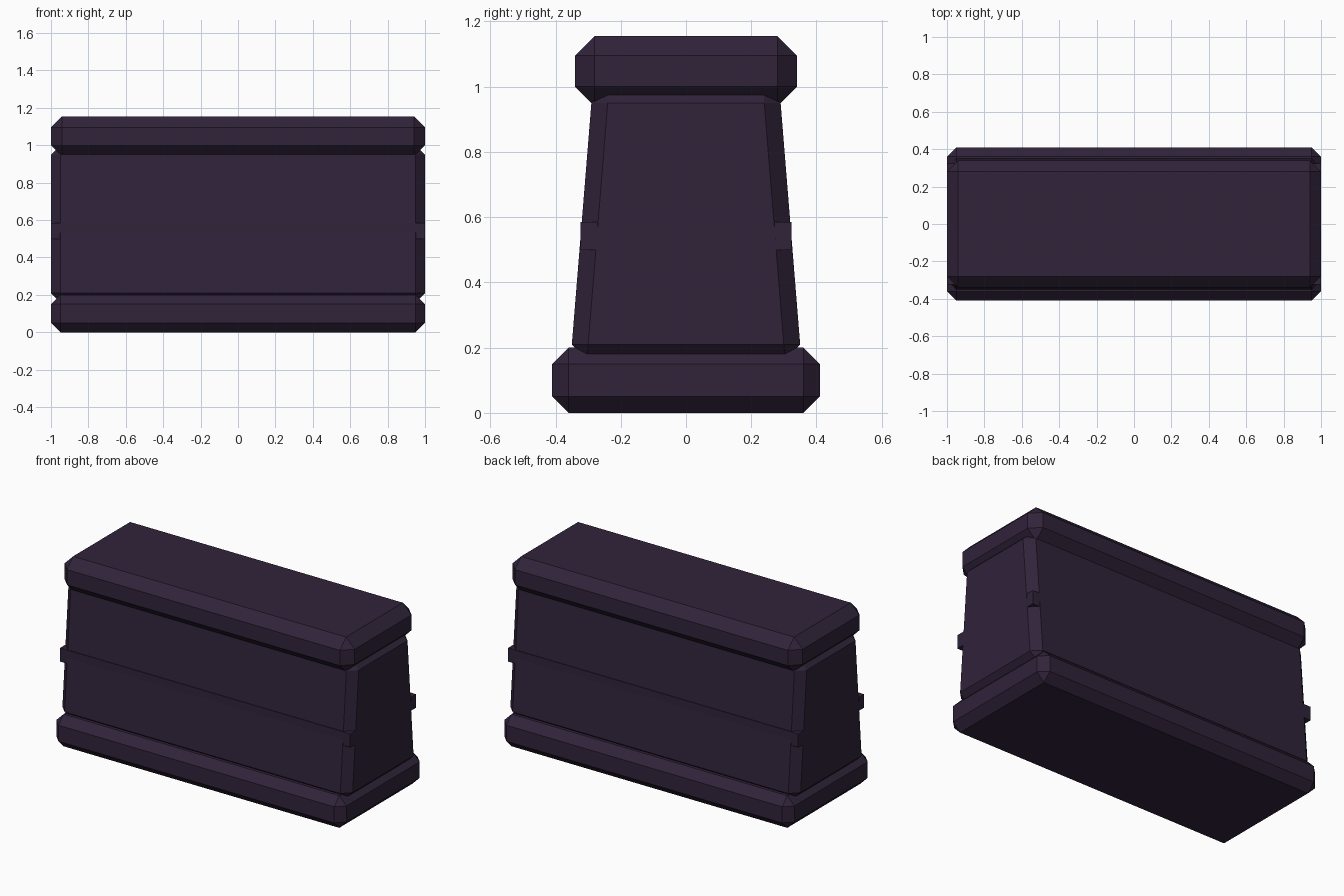
import bpy
import bmesh

if "Cube" in bpy.data.objects:
    bpy.data.objects.remove(bpy.data.objects["Cube"])

paint = bpy.data.materials.new("dark_purple")
paint.diffuse_color = (0.03, 0.017, 0.042, 1)
paint.use_nodes = True
paint.node_tree.nodes["Principled BSDF"].inputs["Base Color"].default_value = paint.diffuse_color


def block(name, z0, z1, y_bottom, y_top, chamfer, y_inner=None):
    """Chamfered block 2 units long; y_inner turns it into a one-sided strip."""
    lo_b, lo_t = (-y_bottom, -y_top) if y_inner is None else (y_inner, y_inner)
    bm = bmesh.new()
    bmesh.ops.create_cube(bm, size=2)
    for v in bm.verts:
        top = v.co.z > 0
        if v.co.y > 0:
            v.co.y = y_top if top else y_bottom
        else:
            v.co.y = lo_t if top else lo_b
        v.co.z = z1 if top else z0
    if chamfer:
        bmesh.ops.bevel(bm, geom=bm.edges[:], offset=chamfer, segments=1,
                        profile=0.5, affect='EDGES')
    bmesh.ops.recalc_face_normals(bm, faces=bm.faces[:])
    mesh = bpy.data.meshes.new(name)
    bm.to_mesh(mesh)
    bm.free()
    obj = bpy.data.objects.new(name, mesh)
    bpy.context.collection.objects.link(obj)
    mesh.materials.append(paint)
    return obj


# Foot, tapered body and coping
block("base", 0.0, 0.20, 0.41, 0.41, 0.05)
block("body", 0.16, 1.0, 0.354, 0.286, 0.05)
block("cap", 0.94, 1.155, 0.34, 0.34, 0.06)

# Thin band almost flush with the long sides, square at the corners
band = block("side_band", 0.50, 0.585, 0.3235, 0.3235, 0, y_inner=0.272)
mirror = band.modifiers.new("both_sides", 'MIRROR')
mirror.use_axis = (False, True, False)
